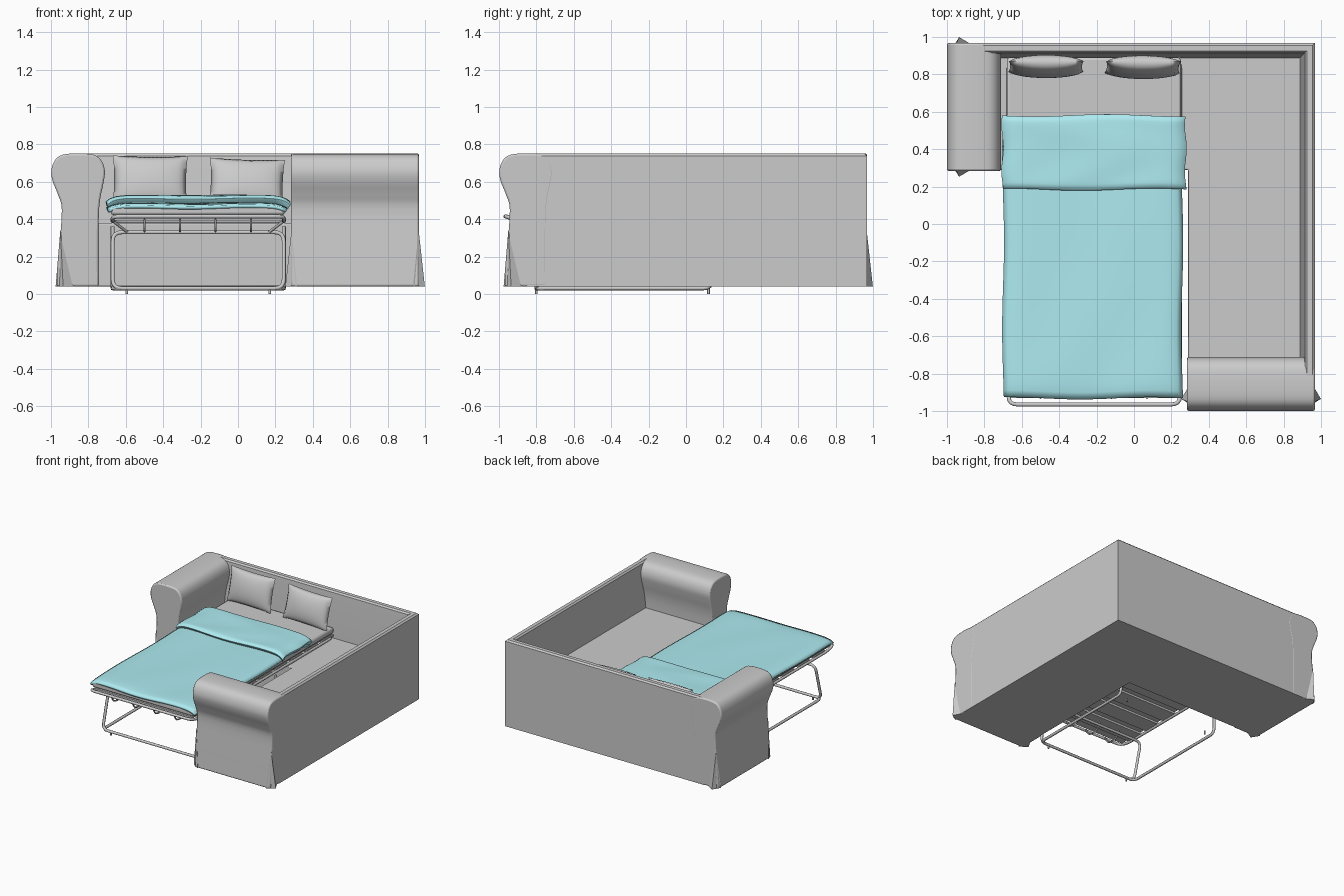
import bpy, bmesh, math
from mathutils import Vector, Matrix

if "Cube" in bpy.data.objects:
    bpy.data.objects.remove(bpy.data.objects["Cube"])

teal = bpy.data.materials.new("teal_cloth")
teal.diffuse_color = (0.42, 0.83, 0.88, 1)
teal.use_nodes = True
teal.node_tree.nodes["Principled BSDF"].inputs["Base Color"].default_value = teal.diffuse_color


def finish(name, bm, bevel=0, mat=None, angle=40):
    bmesh.ops.recalc_face_normals(bm, faces=bm.faces)
    me = bpy.data.meshes.new(name)
    bm.to_mesh(me)
    bm.free()
    ob = bpy.data.objects.new(name, me)
    bpy.context.collection.objects.link(ob)
    bpy.ops.object.select_all(action='DESELECT')
    ob.select_set(True)
    bpy.context.view_layer.objects.active = ob
    bpy.ops.object.shade_smooth_by_angle(angle=math.radians(angle))
    if bevel:
        m = ob.modifiers.new("bevel", 'BEVEL')
        m.width, m.segments, m.limit_method = bevel, 2, 'ANGLE'
        m.angle_limit = math.radians(40)
    if mat:
        me.materials.append(mat)
    return ob


def loft(name, rings, **kw):
    """Skin closed rings and cap both ends."""
    bm = bmesh.new()
    vs = [[bm.verts.new(p) for p in r] for r in rings]
    n = len(vs[0])
    for a, b in zip(vs, vs[1:]):
        for i in range(n):
            j = (i + 1) % n
            bm.faces.new((a[i], a[j], b[j], b[i]))
    bm.faces.new(vs[0])
    bm.faces.new(vs[-1])
    return finish(name, bm, **kw)


def box(name, x0, x1, y0, y1, z0, z1, **kw):
    ring = [(x0, y0), (x1, y0), (x1, y1), (x0, y1)]
    return loft(name, [[(x, y, z) for x, y in ring] for z in (z0, z1)], **kw)


def smooth(pts, n=4):
    """Catmull-Rom through open points."""
    p = [Vector(q) for q in [pts[0], *pts, pts[-1]]]
    out = []
    for a, b, c, d in zip(p, p[1:], p[2:], p[3:]):
        for k in range(n):
            t = k / n
            out.append(0.5 * (2*b + (c-a)*t + (2*a-5*b+4*c-d)*t*t + (3*b-a-3*c+d)*t**3))
    return out + [p[-1]]


def tube(name, pts, r=0.011, cyclic=False, corner=0.05):
    """Round pipe through points with softened corners."""
    P = [Vector(p) for p in pts]
    path = []
    for i, p in enumerate(P):
        if not cyclic and i in (0, len(P) - 1):
            path.append(p)
            continue
        a, b = P[i - 1] - p, P[(i + 1) % len(P)] - p
        a = p + a.normalized() * min(corner, a.length / 2.1)
        b = p + b.normalized() * min(corner, b.length / 2.1)
        path += [a*(1-t)**2 + p*2*t*(1-t) + b*t*t for t in (0, .25, .5, .75, 1)]
    cu = bpy.data.curves.new(name, 'CURVE')
    cu.dimensions, cu.bevel_depth, cu.bevel_resolution = '3D', r, 2
    cu.use_fill_caps = True
    sp = cu.splines.new('POLY')
    sp.points.add(len(path) - 1)
    for q, v in zip(sp.points, path):
        q.co = (*v, 1)
    sp.use_cyclic_u = cyclic
    ob = bpy.data.objects.new(name, cu)
    bpy.context.collection.objects.link(ob)
    bpy.ops.object.select_all(action='DESELECT')
    ob.select_set(True)
    bpy.context.view_layer.objects.active = ob
    bpy.ops.object.convert(target='MESH')


# L-shaped base with seat deck
L = [(-.94, .29), (.29, .29), (.29, -.94), (.95, -.94), (.95, .95), (-.94, .95)]
loft("seat_base", [[(x, y, z) for x, y in L] for z in (.04, .38)], bevel=.008)

# backrest running round the corner
back = [(0, .04), (0, .738), (.012, .75), (.042, .75), (.053, .738), (.08, .38), (.08, .04)]
loft("backrest", [[(-.85, .967-d, z) for d, z in back],
                  [(.967-d, .967-d, z) for d, z in back],
                  [(.967-d, -.85, z) for d, z in back]], angle=30)

# scroll arms, identical when x and y are swapped, with corner pleats
scroll = smooth([(-.97, .04), (-.955, .25), (-.942, .45), (-.962, .53), (-.99, .6), (-.998, .66),
                 (-.975, .72), (-.92, .748), (-.79, .748), (-.735, .72), (-.712, .66),
                 (-.72, .59), (-.738, .5), (-.745, .38), (-.745, .04)])
for label, put in (("left_arm", lambda a, s, z: (a, s, z)),
                   ("front_arm", lambda a, s, z: (s, a, z))):
    loft(label, [[put(a, s, z) for a, z in scroll] for s in (.283, .968)], bevel=.01)
    for i, (s, d) in enumerate(((.286, -1), (.966, 1))):
        bm = bmesh.new()
        v = [bm.verts.new(put(*p)) for p in ((-.95, s, .34), (-.935, s + d*.033, .04),
                                             (-.975, s - d*.03, .04), (-.87, s - d*.005, .04))]
        for f in ((0, 1, 2), (0, 2, 3), (0, 3, 1), (1, 2, 3)):
            bm.faces.new([v[k] for k in f])
        finish(f"{label}_pleat_{i}", bm)

# fold-out bed frame
X0, X1 = -.67, .245
tube("bed_frame", [(X0, .88, .39), (X0, -.88, .39), (X0, -.965, .415),
                   (X1, -.965, .415), (X1, -.88, .39), (X1, .88, .39)], cyclic=True)
tube("front_leg_loop", [(X0, -.8, .03), (X1, -.8, .03), (X1, -.72, .33), (X0, -.72, .33)], cyclic=True)
tube("lower_rail", [(X0, .14, .36), (X0, .14, .03), (X0, -.8, .03),
                    (X1, -.8, .03), (X1, .14, .03), (X1, .14, .36)])
for i, (x, s) in enumerate(((X0, 1), (X1, -1))):
    tube(f"leg_strut_{i}", [(x + s*.08, -.72, .33), (x, -.8, .39)], r=.008)
    for j, y in enumerate((-.8, .12)):
        fx = x + s*.075
        tube(f"foot_{i}_{j}", [(fx, y, 0), (fx, y, .03)], r=.007)
for i in range(4):
    x = -.5 + i*.19
    tube(f"slat_hook_{i}", [(x, -.93, .4), (x, -.9, .335), (x, -.8, .335), (x, -.77, .4)], r=.006)
for i in range(9):
    y = -.85 + i*.2
    box(f"bed_slat_{i}", X0, X1, y, y + .14, .392, .408)

# mattress
box("mattress_support", X0 + .01, X1 - .01, -.93, .88, .408, .422)
box("mattress", -.68, .25, -.925, .89, .422, .468, bevel=.014)


def cloth(name, x0, x1, y0, y1, z, thick, drop, wave, nx=36, ny=40):
    """Softly wrinkled sheet with drooping sides."""
    bm = bmesh.new()
    bmesh.ops.create_grid(bm, x_segments=nx, y_segments=ny, size=1)
    for v in bm.verts:
        u, w = v.co.x, v.co.y
        x = (x0 + x1)/2 + u*(x1 - x0)/2 + .005*math.sin(5*w + 1)*abs(u)
        y = (y0 + y1)/2 + w*(y1 - y0)/2 + .006*math.sin(4*u + w)*abs(w)
        h = z - drop*(abs(u)**14 + .5*abs(w)**20)
        h += wave*math.sin(4*u + 2*w*w)*math.cos(3*w - u) * (1 - u*u)
        v.co = (x, y, h)
    ob = finish(name, bm, mat=teal, angle=60)
    if ob.data.polygons[0].normal.z < 0:
        ob.data.flip_normals()
    m = ob.modifiers.new("thickness", 'SOLIDIFY')
    m.thickness, m.offset = thick, -1
    if thick > .03:
        b = ob.modifiers.new("soft_edge", 'BEVEL')
        b.width, b.segments = .012, 3
        b.limit_method, b.angle_limit = 'ANGLE', math.radians(60)


cloth("blanket", -.70, .258, -.932, .57, .487, .018, .025, .005)
cloth("blanket_fold", -.705, .278, .183, .582, .528, .038, .035, .004, ny=24)


def pillow(name, loc, w, h, t, tilt, roll):
    bm = bmesh.new()
    for side in (-1, 1):
        verts = bmesh.ops.create_grid(bm, x_segments=18, y_segments=18, size=1)['verts']
        for v in verts:
            u, q = v.co.x, v.co.y
            puff = max(0, (1 - u*u)*(1 - q*q))**.45
            v.co = (u*w*(1 - .04*(1 - q*q)*abs(u)), side*t*puff, q*h*(1 - .05*(1 - u*u)*abs(q)))
    bmesh.ops.remove_doubles(bm, verts=bm.verts, dist=.0005)
    bm.transform(Matrix.Translation(loc) @ Matrix.Rotation(tilt, 4, 'X') @ Matrix.Rotation(roll, 4, 'Y'))
    finish(name, bm, angle=80)


# pillows leaning on the backrest
pillow("pillow_left", (-.47, .842, .605), .2, .137, .055, -.22, .01)
pillow("pillow_right", (.047, .838, .595), .2, .132, .055, -.25, .03)
